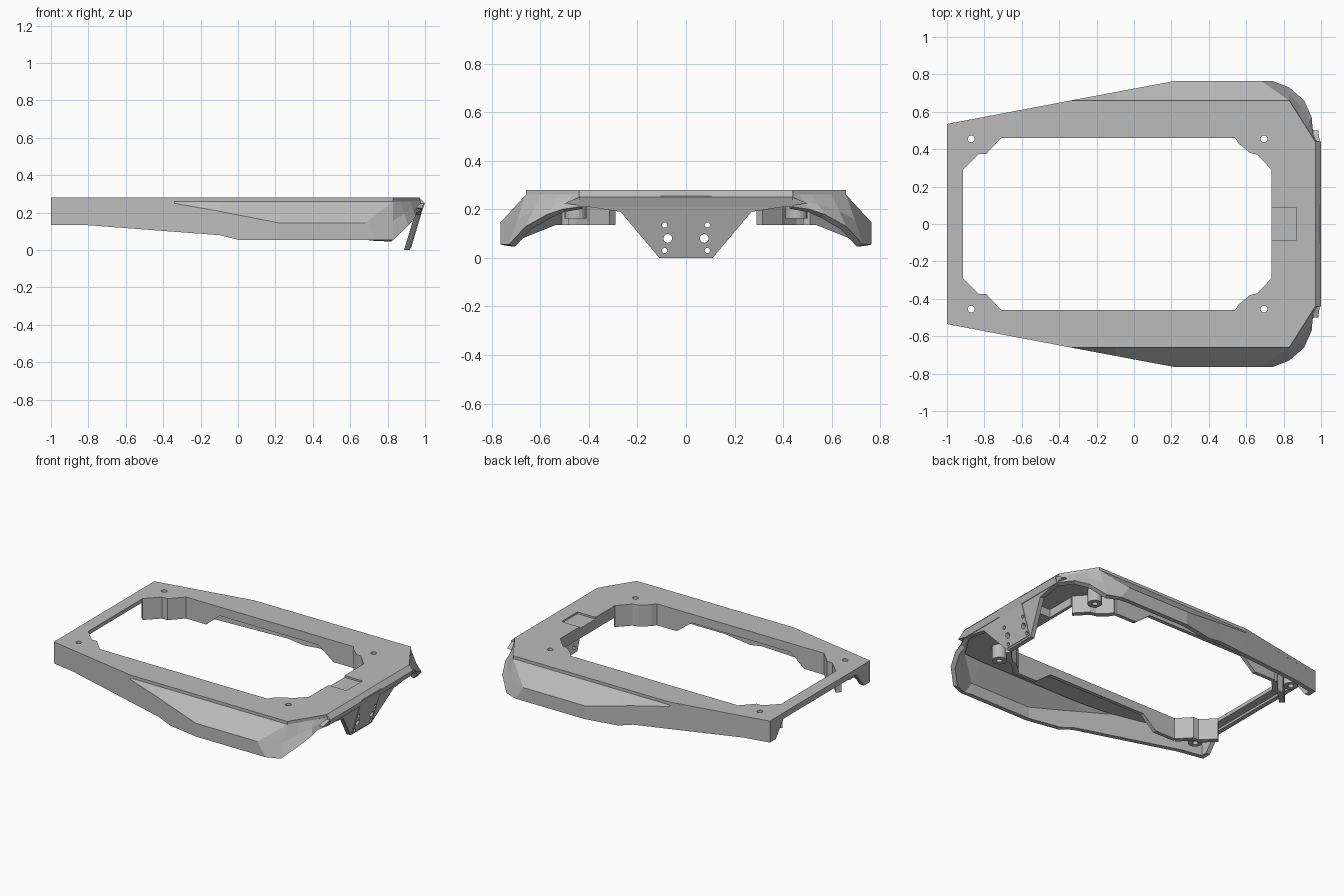
import bpy
import bmesh
from mathutils import Vector

cube = bpy.data.objects.get("Cube")
if cube:
    bpy.data.objects.remove(cube, do_unlink=True)

grey = bpy.data.materials.new("plain_grey")
grey.use_nodes = True
grey.diffuse_color = (0.5, 0.5, 0.5, 1)
grey.node_tree.nodes["Principled BSDF"].inputs["Base Color"].default_value = grey.diffuse_color


def make_object(name, bm):
    mesh = bpy.data.meshes.new(name)
    bm.to_mesh(mesh)
    bm.free()
    mesh.materials.append(grey)
    obj = bpy.data.objects.new(name, mesh)
    bpy.context.collection.objects.link(obj)
    return obj


def prism(name, points, axis, start, end, lean=0):
    """Extrude a flat outline along an axis; lean shifts x with height."""
    bm = bmesh.new()
    rings = []
    for depth in (start, end):
        ring = []
        for a, b in points:
            co = {"x": (depth + lean * b, a, b), "y": (a, depth, b), "z": (a, b, depth)}[axis]
            ring.append(bm.verts.new(co))
        rings.append(ring)
    low, high = rings
    bm.faces.new(low)
    bm.faces.new(high)
    for i in range(len(points)):
        j = (i + 1) % len(points)
        bm.faces.new((low[i], low[j], high[j], high[i]))
    bmesh.ops.recalc_face_normals(bm, faces=bm.faces)
    return make_object(name, bm)


def box(name, x, y, z):
    return prism(name, [(x[0], y[0]), (x[1], y[0]), (x[1], y[1]), (x[0], y[1])], "z", *z)


def cylinder(name, centre, radius, depth, along="z"):
    bm = bmesh.new()
    bmesh.ops.create_cone(bm, cap_ends=True, segments=20, radius1=radius, radius2=radius, depth=depth)
    if along == "x":
        for v in bm.verts:
            v.co = Vector((v.co.z, v.co.x, v.co.y))
    bmesh.ops.translate(bm, verts=bm.verts, vec=centre)
    return make_object(name, bm)


def bake(obj):
    bpy.context.view_layer.update()
    graph = bpy.context.evaluated_depsgraph_get()
    mesh = bpy.data.meshes.new_from_object(obj.evaluated_get(graph))
    obj.modifiers.clear()
    obj.data = mesh


def cut(obj, cutters):
    for cutter in cutters:
        mod = obj.modifiers.new("cut", "BOOLEAN")
        mod.operation = "DIFFERENCE"
        mod.solver = "EXACT"
        mod.object = cutter
    bake(obj)


def both_sides(points):
    """Close a half outline by mirroring its second coordinate."""
    return points + [(a, -b) for a, b in reversed(points)]


def mirror_y(obj):
    mod = obj.modifiers.new("mirror", "MIRROR")
    mod.use_axis = (False, True, False)
    mod.use_mirror_merge = False
    return obj


TOP, UNDER, LEG = 0.28, 0.255, 0.135

# Top plate with its opening, screw holes and tray recess
back_corner = [(-0.915, 0.29), (-0.83, 0.375), (-0.79, 0.375), (-0.71, 0.46)]
front_corner = [(0.54, 0.46), (0.56, 0.43), (0.62, 0.38), (0.66, 0.37), (0.735, 0.29)]
outline = [(-1, 0.535), (-0.34, 0.66), (0.83, 0.66), (0.97, 0.44)]
screws = [(x, y) for x in (-0.87, 0.695) for y in (-0.455, 0.455)]

top_plate = prism("top_plate", both_sides(outline), "z", UNDER, TOP)
opening = prism("opening_cutter", both_sides(back_corner + front_corner), "z", 0.1, 0.4)
screw_cutters = [cylinder("screw_cutter", (x, y, 0.2), 0.018, 0.4) for x, y in screws]
tray = box("tray_cutter", (0.72, 0.87), (-0.085, 0.085), (0.268, 0.3))
cut(top_plate, [opening, tray] + screw_cutters)

# Screw bosses below the plate
for (x, y), cutter in zip(screws, screw_cutters):
    boss = cylinder("screw_boss", (x, y, 0.21), 0.045, 0.095)
    cut(boss, [cutter])

# Side skirt: each station holds upper, crease and lower points
stations = [
    [(-1, 0.535, 0.26), (-1, 0.535, 0.25), (-1, 0.535, LEG)],
    [(-0.83, 0.567, 0.26), (-0.83, 0.567, 0.25), (-0.83, 0.567, LEG)],
    [(-0.34, 0.66, 0.26), (-0.34, 0.66, 0.25), (-0.34, 0.66, 0.098)],
    [(-0.1, 0.66, 0.26), (-0.1, 0.705, 0.208), (-0.1, 0.705, 0.08)],
    [(0, 0.66, 0.26), (0, 0.724, 0.188), (0, 0.724, 0.055)],
    [(0.22, 0.66, 0.26), (0.22, 0.765, 0.145), (0.22, 0.765, 0.055)],
    [(0.68, 0.66, 0.26), (0.68, 0.765, 0.145), (0.68, 0.765, 0.055)],
    [(0.83, 0.66, 0.26), (0.68, 0.765, 0.145), (0.74, 0.765, 0.055)],
]
# The front corner has no crease
corner = [
    [(0.83, 0.66, 0.26), (0.83, 0.73, 0.055)],
    [(0.87, 0.6, 0.26), (0.91, 0.66, 0.13)],
    [(0.92, 0.52, 0.26), (0.95, 0.57, 0.18)],
    [(0.955, 0.465, 0.26), (0.955, 0.51, 0.2)],
    [(0.975, 0.44, 0.265), (0.985, 0.44, 0.21)],
]
for upper, lower in corner:
    middle = tuple((a + b) / 2 for a, b in zip(upper, lower))
    stations.append([upper, middle, lower])

bm = bmesh.new()
grid = [[bm.verts.new((x, -y, z)) for x, y, z in row] for row in stations]
for left, right in zip(grid, grid[1:]):
    for i in range(2):
        bm.faces.new((left[i], left[i + 1], right[i + 1], right[i]))
bmesh.ops.remove_doubles(bm, verts=bm.verts, dist=0.0005)
skirt = make_object("side_skirt", bm)
solid = skirt.modifiers.new("thickness", "SOLIDIFY")
solid.thickness = 0.03
solid.offset = -1
mirror_y(skirt)
bake(skirt)

# Rim walls hanging around the corners of the opening
for name, path in (("back_rim", back_corner), ("front_rim", front_corner)):
    shift = -0.025 if name == "back_rim" else 0.025
    outer = [(x + shift, y + 0.025) for x, y in reversed(path)]
    bake(mirror_y(prism(name, path + outer, "z", LEG, UNDER)))

# Long rim walls, deep near the ends and shallow between
long_rim = [(-0.72, 0.26), (-0.72, LEG), (-0.56, LEG), (-0.46, 0.22),
            (0.28, 0.22), (0.39, LEG), (0.55, LEG), (0.55, 0.26)]
bake(mirror_y(prism("long_rim", long_rim, "y", 0.46, 0.485)))

# Back end: corner legs joined by a thin lip
leg = [(0.535, 0.26), (0.535, LEG), (0.47, LEG), (0.38, 0.25), (0.38, 0.26)]
bake(mirror_y(prism("back_leg", leg, "x", -1, -0.97)))
box("back_lip", (-1, -0.97), (-0.39, 0.39), (0.24, 0.26))

# Front end: inner wall, tray pocket and outer nose
box("front_inner_wall", (0.735, 0.755), (-0.3, 0.3), (0.2, 0.26))
box("tray_pocket", (0.737, 0.9), (-0.1, 0.1), (0.2, 0.26))
nose = [(0.97, TOP), (1, 0.25), (0.985, 0.21), (0.95, 0.21), (0.95, 0.26)]
prism("front_nose", nose, "y", -0.44, 0.44)

# Leaning mounting bracket with a raised centre panel and bolt holes
bracket_half = [(0, 0.11), (0.19, 0.27), (0.225, 0.5), (0.25, 0.44)]
shape = [(y, z) for z, y in both_sides(bracket_half)]
bracket = prism("mounting_bracket", shape, "x", 0.888, 0.918, 0.3)
panel_shape = [(-0.105, 0.01), (0.105, 0.01), (0.105, 0.255), (-0.105, 0.255)]
panel = prism("bracket_panel", panel_shape, "x", 0.916, 0.922, 0.3)
bolts = [cylinder("bolt_cutter", (0.95, side * y, z), r, 0.3, "x")
         for side in (-1, 1)
         for y, z, r in ((0.088, 0.135, 0.011), (0.075, 0.08, 0.018), (0.088, 0.03, 0.011))]
cut(bracket, bolts)
cut(panel, bolts)

# Remove the cutters
for cutter in [opening, tray] + screw_cutters + bolts:
    bpy.data.objects.remove(cutter, do_unlink=True)
